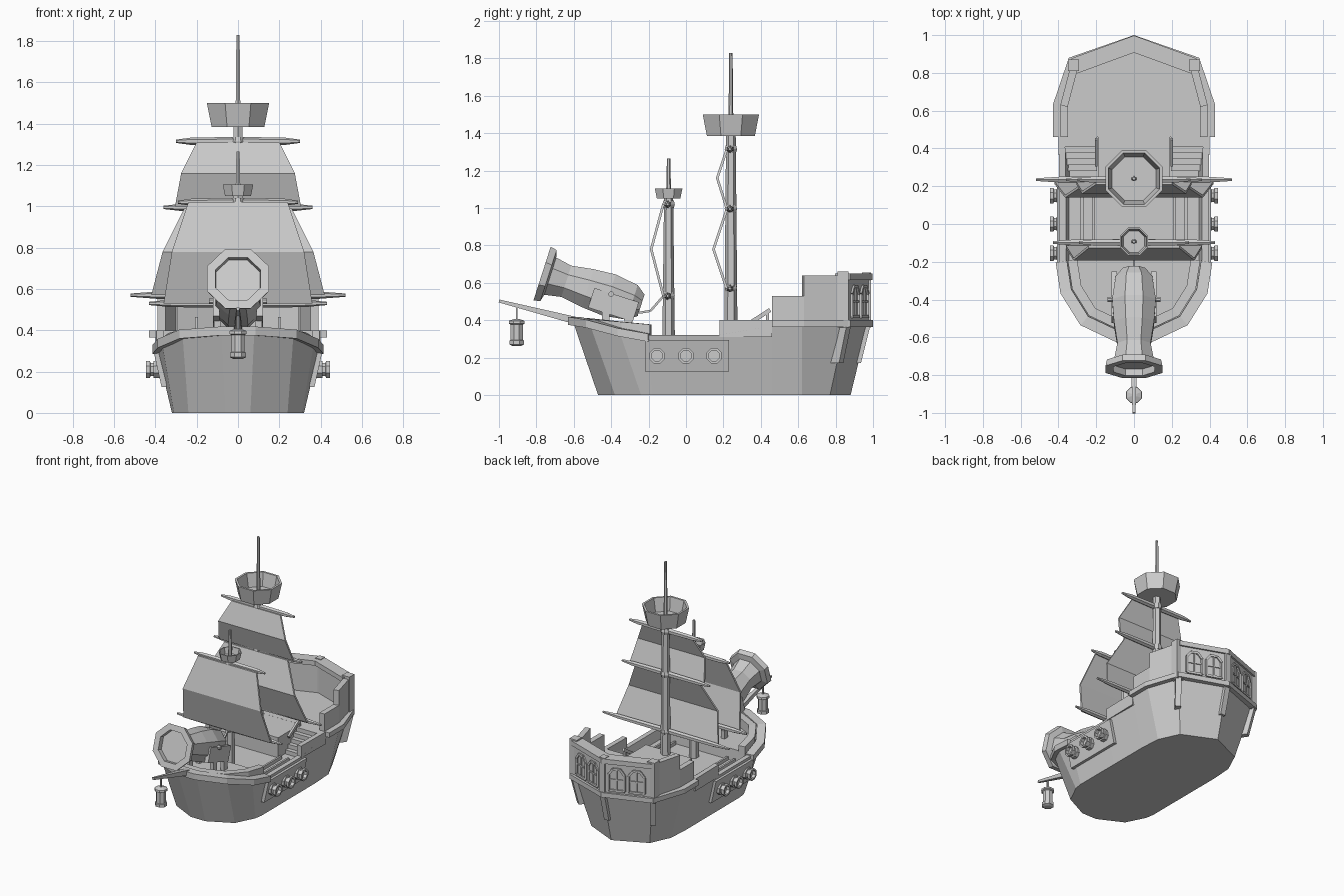
import bpy, bmesh, math
from mathutils import Vector as V

old = bpy.data.objects.get("Cube")
if old:
    bpy.data.objects.remove(old, do_unlink=True)

GREY = (0.6, 0.6, 0.6, 1)
mat = bpy.data.materials.new("plain grey")
mat.use_nodes = True
mat.diffuse_color = GREY
mat.node_tree.nodes["Principled BSDF"].inputs["Base Color"].default_value = GREY


def make(name, *parts):
    """Join lofts (lists of closed rings, capped at both ends) into one object."""
    bm = bmesh.new()
    for rings in parts:
        rows = [[bm.verts.new(p) for p in ring] for ring in rings]
        n = len(rows[0])
        for a, b in zip(rows, rows[1:]):
            for i in range(n):
                j = (i + 1) % n
                bm.faces.new((a[i], a[j], b[j], b[i]))
        bm.faces.new(rows[0])
        bm.faces.new(rows[-1])
    bmesh.ops.recalc_face_normals(bm, faces=bm.faces)
    me = bpy.data.meshes.new(name)
    bm.to_mesh(me)
    bm.free()
    me.materials.append(mat)
    bpy.context.collection.objects.link(bpy.data.objects.new(name, me))


def flip(part):
    return [[(-p[0], p[1], p[2]) for p in ring] for ring in part]


def both(*parts):
    return list(parts) + [flip(p) for p in parts]


def frame(a, b):
    d = (V(b) - V(a)).normalized()
    side = d.cross((0, 0, 1))
    side = V((1, 0, 0)) if side.length < 0.01 else side.normalized()
    return d, side, side.cross(d)


def beam(a, b, w, h, taper=1):
    d, s, u = frame(a, b)
    return [[V(c) + s * w * k * i / 2 + u * h * k * j / 2
             for i, j in ((-1, -1), (1, -1), (1, 1), (-1, 1))]
            for c, k in ((a, 1), (b, taper))]


def turned(profile, a, b, n=8):
    """Rings of (radius, distance) around the axis from a towards b."""
    d, s, u = frame(a, b)
    angles = [(i + 0.5) * math.tau / n for i in range(n)]
    return [[V(a) + d * t + (s * math.cos(q) + u * math.sin(q)) * r for q in angles]
            for r, t in profile]


def offset(path, dist, closed=False):
    """Move a counter-clockwise plan inwards with mitred corners."""
    out, n = [], len(path)
    for i, p in enumerate(path):
        normals = []
        for j, k in ((i - 1, i), (i, i + 1)):
            if closed or (j >= 0 and k < n):
                e = V(path[k % n][:2]) - V(path[j % n][:2])
                normals.append(V((-e.y, e.x)).normalized())
        m, q = normals[0], normals[-1]
        v = (m + q) / (1 + m.dot(q)) * dist
        out.append((p[0] + v.x, p[1] + v.y, *p[2:]))
    return out


def full(half, bow=False):
    other = [(-p[0], *p[1:]) for p in reversed(half) if p[0] != 0]
    return other + half if bow else half + other


def at(path, z):
    return [(p[0], p[1], z) for p in path]


def wall(path, z0, z1, thick):
    """Wall along a plan; z0 and z1 are added to the path height."""
    return [[(*o[:2], o[2] + z0), (*o[:2], o[2] + z1), (*i[:2], i[2] + z1), (*i[:2], i[2] + z0)]
            for o, i in zip(path, offset(path, thick))]


# Hull, with the main deck inside the bulwarks
keel = [(.06, -.47), (.24, -.38), (.31, -.24), (.32, -.18), (.32, .17),
        (.32, .46), (.31, .62), (.24, .77), (0, .88)]
sheer = [(.08, -.61, .41), (.27, -.52, .395), (.37, -.36, .35), (.395, -.2, .32), (.395, .17, .32),
         (.4, .46, .37), (.4, .62, .37), (.32, .85, .37), (0, .97, .37)]
DECK = 0.25
mid = [(k[0] + (s[0] - k[0]) * DECK / s[2], k[1] + (s[1] - k[1]) * DECK / s[2], DECK)
       for k, s in zip(keel, sheer)]
make("hull", [at(full(keel), 0), full(sheer), offset(full(sheer), .035, True),
              offset(full(mid), .035, True)])
make("waist_bulwark", *both(wall([(.395, .18, 0), (.4, .46, 0)], .31, .4, .035)))
make("deck_rails", *both(*[beam((x, -.18, .26), (x, .2, .26), .014, .03) for x in (.215, .275)]))

# Bow rail, inner bow wall and foredeck
bow = full(sheer[:4], True)
inner = offset(bow, .045)
make("bow_rail", wall(offset(bow, -.02), -.035, .008, .06))
make("bow_wall", wall([(x, y, .36 - y * .09) for x, y, z in inner], -.07, 0, .05))
make("foredeck", [at(offset(bow, .07), DECK), at(inner, .335)])

# Stern castle: overhanging ledge, walls set in from it, and trim
ledge = full([(.43, .46, 0), (.43, .63, 0), (.345, .88, 0), (0, 1, 0)])
castle = [(.39, .46, 0), (.39, .63, 0), (.328, .865, 0), (0, .985, 0)]
make("quarter_deck", [at(ledge, .365), at(ledge, .4)],
     beam((0, .2, .325), (0, .47, .325), .38, .149))
make("castle_low_wall", *both(wall(castle[:2], .38, .53, .04)))
make("castle_high_wall", wall(full(castle[1:]), .38, .64, .04))
make("castle_top_trim", wall(offset(full(castle[2:]), -.012), .615, .65, .085))
make("castle_posts", *both(beam((.32, .84, .36), (.32, .84, .66), .06, .06)),
     beam((0, .965, .36), (0, .965, .655), .045, .05))


# Tapered brackets under the castle
def bracket(x, y, dx, dy):
    out, side = V((dx, dy, 0)).normalized(), V((-dy, dx, 0)).normalized() * .02
    top = V((x, y, .37))
    return [[top - out * .12 + s, top + s, top - out * .05 + V((0, 0, -.2)) + s,
             top - out * .12 + V((0, 0, -.2)) + s] for s in (-side, side)]


make("stern_brackets", bracket(0, .985, 0, 1), *both(bracket(.337, .87, .5, .7)))

# Arched stern windows: frame segments and glazing bars
corner, tip = V((castle[2])), V(castle[3])
along = (tip - corner).normalized()
out = V((along.y, -along.x, 0))
bars = []
for t in (.31, .71):
    c = corner.lerp(tip, t) + out * .002
    P = lambda u, z: c + along * u + V((0, 0, z))
    shape = [(-.055, .42), (.055, .42), (.055, .54), (.025, .58), (-.025, .58), (-.055, .54)]
    for p, q in zip(shape, shape[1:] + shape[:1]):
        bars.append(beam(P(*p), P(*q), .016, .016))
    bars += [beam(P(0, .42), P(0, .58), .01, .01), beam(P(-.055, .5), P(.055, .5), .01, .01)]
make("stern_windows", *both(*bars))

# Stairs to the quarter deck
steps = [beam((.28, .28 + .032 * i, DECK + .015 + .03 * i), (.28, .47, DECK + .015 + .03 * i), .17, .03)
         for i in range(5)]
make("stairs", *both(*steps))
make("stair_rails", *both(beam((.2, .31, .365), (.2, .45, .455), .015, .022),
                          beam((.2, .435, .38), (.2, .435, .45), .015, .015)))

# Gun plates and side guns
make("gun_plate", *both([[(.345, y, .125), (.37, y, .125), (.408, y, .295), (.37, y, .295)]
                         for y in (-.22, .23)]))
gun = [(.044, 0), (.044, .048), (.035, .05), (.035, .063), (.044, .066), (.044, .085),
       (.031, .085), (.031, .06)]
make("side_guns", *both(*[turned(gun, (.36, y, .21), (1, y, .21)) for y in (-.155, 0, .15)]))

# Large bow cannon with cradle and fuse
breech, aim = V((0, -.24, .48)), V((0, -.952, .305))
barrel = [(.065, 0), (.105, .05), (.125, .18), (.115, .3), (.095, .42), (.113, .51),
          (.155, .52), (.163, .556), (.118, .556), (.116, .52)]
make("bow_cannon", turned(barrel, breech, breech + aim))
low = V((.105, 0, -.045))
make("cannon_cradle", *both(beam(breech + aim * .03 + low, breech + aim * .28 + low, .03, .11),
                            beam((.1, -.43, .33), (.1, -.43, .45), .03, .04),
                            beam((.1, -.31, .33), (.1, -.31, .43), .03, .04),
                            turned([(.015, 0), (.015, .03)], (.11, -.4, .54), (1, -.4, .54))))
make("fuse", beam((0, -.25, .44), (0, -.19, .45), .012, .012),
     beam((0, -.19, .45), (0, -.12, .53), .012, .012))

# Bowsprit and hanging lantern
make("bowsprit", beam((0, -.5, .375), (0, -1, .503), .045, .045, .35))
lamp = [(.025, 0), (.042, .008), (.042, .03), (.035, .032), (.035, .115), (.046, .12),
        (.044, .135), (.015, .145)]
make("lantern", turned(lamp, (0, -.905, .262), (0, -.905, 1)),
     beam((0, -.905, .4), (0, -.905, .485), .01, .01))


# Masts, lookouts, yards and sails
def rig(name, y, base, top, nest, height, spike, yards, sails):
    make(name + "_mast", turned([(base, 0), (base * .72, top - DECK)], (0, y, DECK), (0, y, 2), 6))
    lookout = [(nest * .85, 0), (nest, height), (nest * .9, height), (nest * .77, height * .15)]
    make(name + "_lookout", turned(lookout, (0, y, top), (0, y, 2)))
    make(name + "_spike", turned([(.014, 0), (.009, spike - top)], (0, y, top), (0, y, 2), 6))
    make(name + "_yards", *[turned([(.008, 0), (.018, w * .25), (.021, w), (.018, w * 1.75), (.008, w * 2)],
                                   (-w, y - .005, z), (w, y - .005, z), 6) for w, z in yards])
    make(name + "_lashings", *[turned([(.03, 0), (.036, .02), (.03, .04)], (0, y, z - .02), (0, y, 2))
                               for w, z in yards])
    for i, rows in enumerate(sails):
        make(f"{name}_sail_{i + 1}", [[(-w, y - b, z), (w, y - b, z), (w, y - b + .014, z), (-w, y - b + .014, z)]
                                      for w, b, z in rows])


rig("main", .24, .036, 1.385, .163, .115, 1.83,
    [(.52, .57), (.36, .995), (.3, 1.315)],
    [[(.42, .03, .57), (.365, .1, .78), (.26, .03, .99)],
     [(.305, .03, 1.0), (.275, .08, 1.16), (.2, .03, 1.31)]])
rig("fore", -.093, .034, 1.05, .08, .055, 1.265,
    [(.43, .53), (.29, 1.02)],
    [[(.36, .035, .53), (.32, .1, .78), (.24, .035, 1.02)]])
